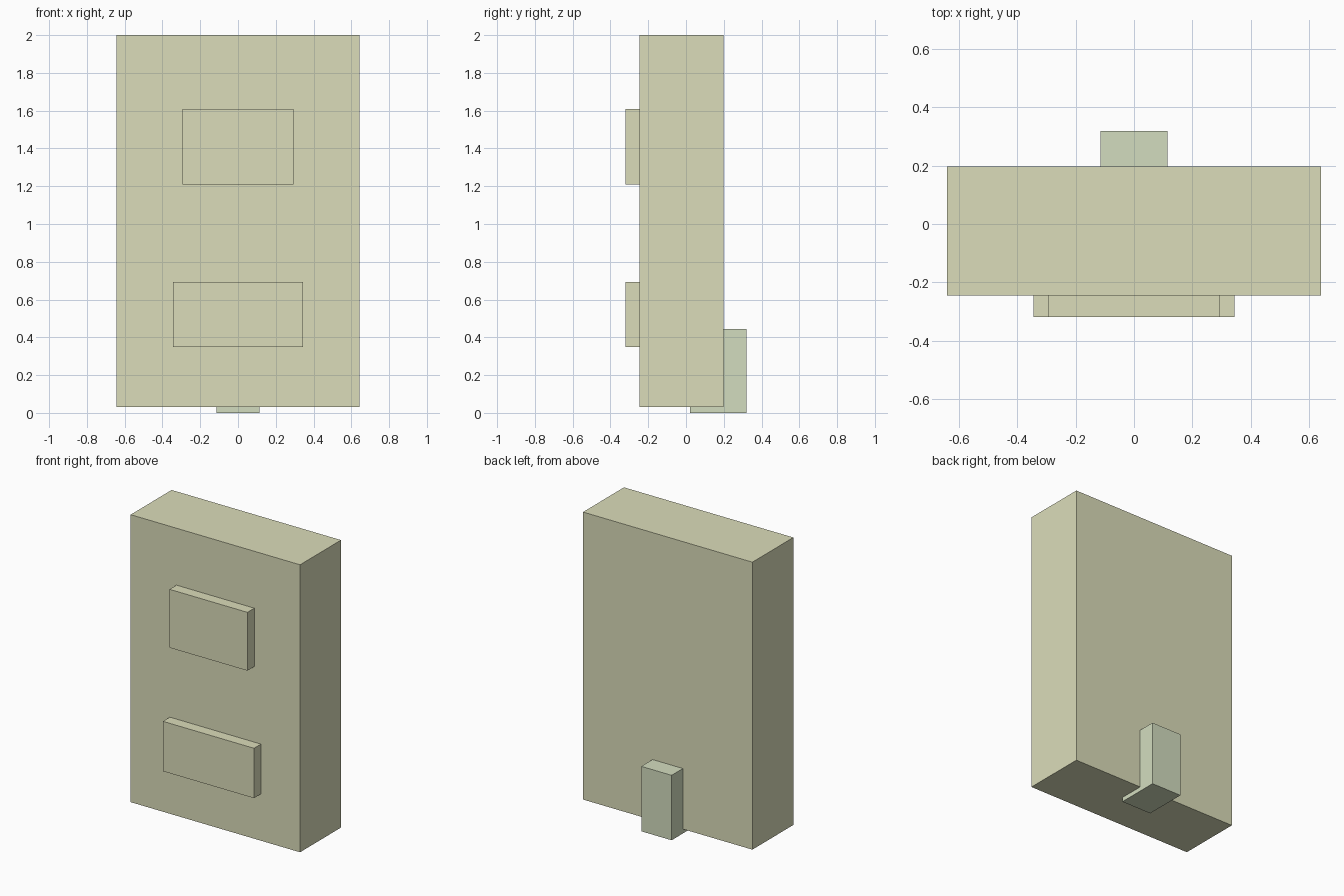
import bpy

if "Cube" in bpy.data.objects:
    bpy.data.objects.remove(bpy.data.objects["Cube"])


def material(name, color):
    mat = bpy.data.materials.new(name)
    mat.diffuse_color = (*color, 1)
    mat.use_nodes = True
    mat.node_tree.nodes["Principled BSDF"].inputs["Base Color"].default_value = mat.diffuse_color
    return mat


def box(name, x, y, z, mat):
    """Box spanning -x..x, y[0]..y[1], z[0]..z[1]."""
    bpy.ops.mesh.primitive_cube_add(
        size=1, location=(0, (y[0] + y[1]) / 2, (z[0] + z[1]) / 2))
    obj = bpy.context.object
    obj.name = name
    obj.scale = (2 * x, y[1] - y[0], z[1] - z[0])
    bpy.ops.object.transform_apply(location=False, rotation=False, scale=True)
    obj.data.materials.append(mat)
    return obj


cream = material("cream", (0.71, 0.72, 0.49))
pale_green = material("pale_green", (0.65, 0.72, 0.52))

# Main slab, slightly raised off the ground
box("body", 0.642, (-0.245, 0.198), (0.03, 2.0), cream)

# Raised front panels, sunk a little into the slab
box("upper_panel", 0.295, (-0.32, -0.235), (1.21, 1.61), cream)
box("lower_panel", 0.345, (-0.32, -0.235), (0.35, 0.692), cream)

# Rear support block that passes under the slab
box("rear_support", 0.115, (0.022, 0.32), (0.0, 0.445), pale_green)
